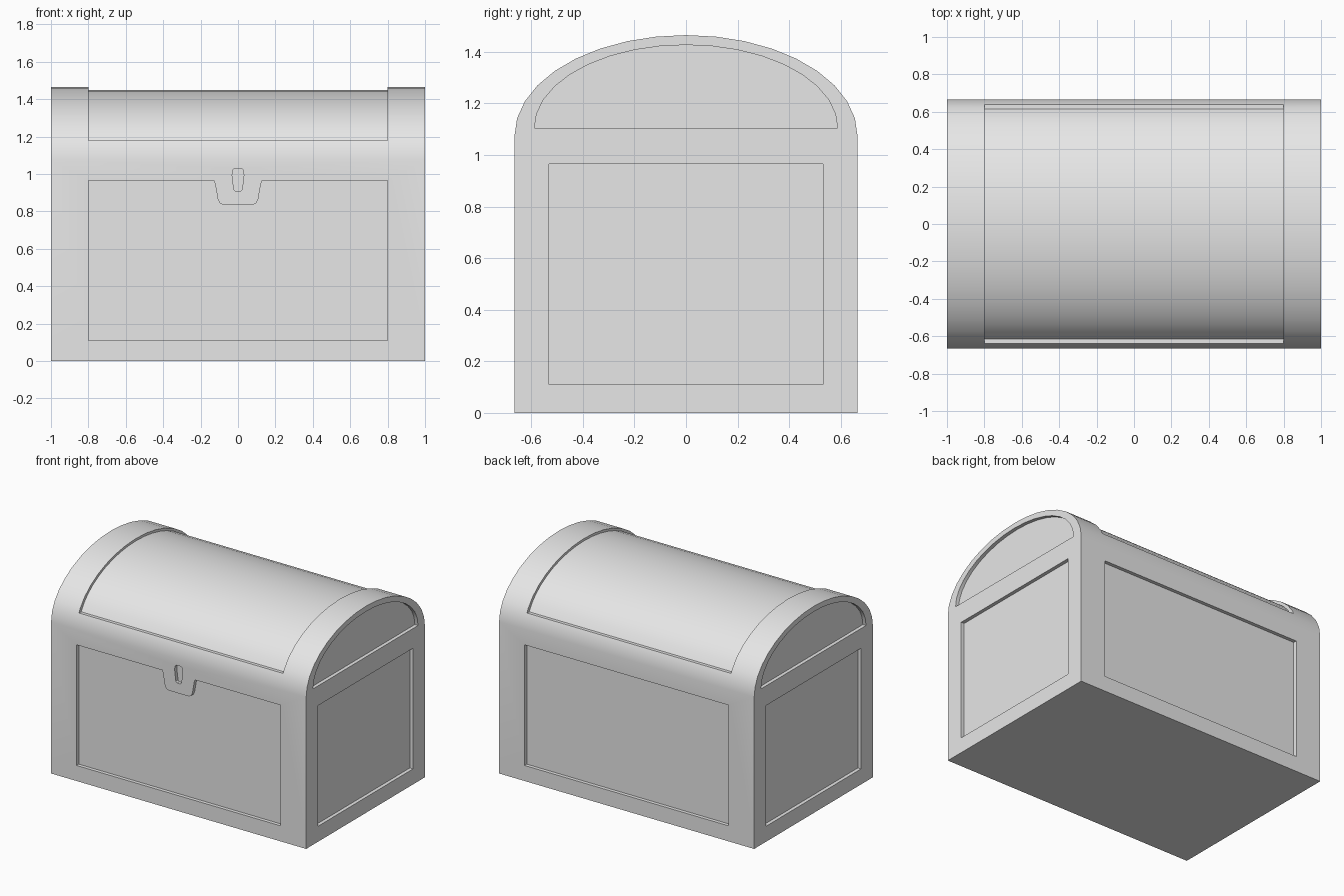
import bpy
import bmesh
import math

if "Cube" in bpy.data.objects:
    bpy.data.objects.remove(bpy.data.objects["Cube"], do_unlink=True)

HALF_X, HALF_Y = 1.0, 0.665
SPRING, RISE = 1.075, 0.39      # height where the lid arch starts, and its rise
DEPTH = 0.025                   # recess depth of every panel
LOW, HIGH = 0.11, 0.965         # bottom and top of the wall panels
PANEL_X, PANEL_Y = 0.8, 0.532

grey = bpy.data.materials.new("light_grey")
grey.use_nodes = True
grey.diffuse_color = (0.8, 0.8, 0.8, 1)
grey.node_tree.nodes["Principled BSDF"].inputs["Base Color"].default_value = (0.8, 0.8, 0.8, 1)


def arch(a, b, base, start=0.0, steps=18):
    """Points of an elliptical arch, running from +y over the top to -y."""
    span = math.pi - 2 * start
    angles = [start + span * i / steps for i in range(steps + 1)]
    return [(a * math.cos(t), base + b * math.sin(t)) for t in angles]


def prism(name, outline, axis, near, far):
    """Extrude a flat outline (horizontal, z) along x or y."""
    bm = bmesh.new()
    place = (lambda h, z: (near, h, z)) if axis == "x" else (lambda h, z: (h, near, z))
    face = bm.faces.new([bm.verts.new(place(h, z)) for h, z in outline])
    new = bmesh.ops.extrude_face_region(bm, geom=[face])["geom"]
    shift = (far - near, 0, 0) if axis == "x" else (0, far - near, 0)
    bmesh.ops.translate(bm, vec=shift, verts=[v for v in new if isinstance(v, bmesh.types.BMVert)])
    bmesh.ops.recalc_face_normals(bm, faces=bm.faces)
    mesh = bpy.data.meshes.new(name)
    bm.to_mesh(mesh)
    bm.free()
    obj = bpy.data.objects.new(name, mesh)
    mesh.materials.append(grey)
    bpy.context.collection.objects.link(obj)
    return obj


def rectangle(half):
    return [(-half, LOW), (half, LOW), (half, HIGH), (-half, HIGH)]


# Chest: upright walls under an arched lid
chest = prism("chest", [(-HALF_Y, 0), (HALF_Y, 0)] + arch(HALF_Y, RISE, SPRING),
              "x", -HALF_X, HALF_X)
cutters = []

# Front panel, leaving the hasp standing flush with the frame
hasp = [(0.128, HIGH), (0.122, 0.945), (0.108, 0.865), (0.098, 0.845), (0.08, 0.835)]
front = [(-PANEL_X, LOW), (PANEL_X, LOW), (PANEL_X, HIGH)] + hasp
front += [(-x, z) for x, z in reversed(hasp)] + [(-PANEL_X, HIGH)]
cutters.append(prism("front_panel_cutter", front, "y", -0.8, DEPTH - HALF_Y))

# Back panel
cutters.append(prism("back_panel_cutter", rectangle(PANEL_X), "y", 0.8, HALF_Y - DEPTH))

# Keyhole in the hasp
key = [(0.012, 0.905), (0.022, 0.915), (0.031, 0.99), (0.03, 1.018), (0.018, 1.03)]
cutters.append(prism("keyhole_cutter", key + [(-x, z) for x, z in reversed(key)],
                     "y", -0.8, DEPTH - HALF_Y))

# End panels: a rectangle on the wall and a half ellipse on the lid
for side, word in ((1, "left"), (-1, "right")):
    for part, outline in (("wall", rectangle(PANEL_Y)), ("lid", arch(0.588, 0.322, 1.105))):
        cutters.append(prism(f"{word}_{part}_cutter", outline, "x",
                             side * 1.2, side * (HALF_X - DEPTH)))

# Lid panel: a shallow band over the arch between the two end ribs
inner_y, inner_rise, ledge = 0.64, 0.373, 1.18
start = math.asin((ledge - SPRING) / inner_rise)
band = arch(inner_y, inner_rise, SPRING, start)
band += [(-0.9, ledge), (-0.9, 1.7), (0.9, 1.7), (0.9, ledge)]
cutters.append(prism("lid_panel_cutter", band, "x", -PANEL_X, PANEL_X))

# Carve the recesses
bpy.context.view_layer.objects.active = chest
for cutter in cutters:
    mod = chest.modifiers.new(cutter.name, "BOOLEAN")
    mod.operation = "DIFFERENCE"
    mod.solver = "EXACT"
    mod.object = cutter
    bpy.ops.object.modifier_apply(modifier=mod.name)
for cutter in cutters:
    bpy.data.objects.remove(cutter, do_unlink=True)

# Smooth arch, crisp panel edges
bpy.ops.object.select_all(action="DESELECT")
chest.select_set(True)
bpy.ops.object.shade_smooth_by_angle(angle=math.radians(30))
